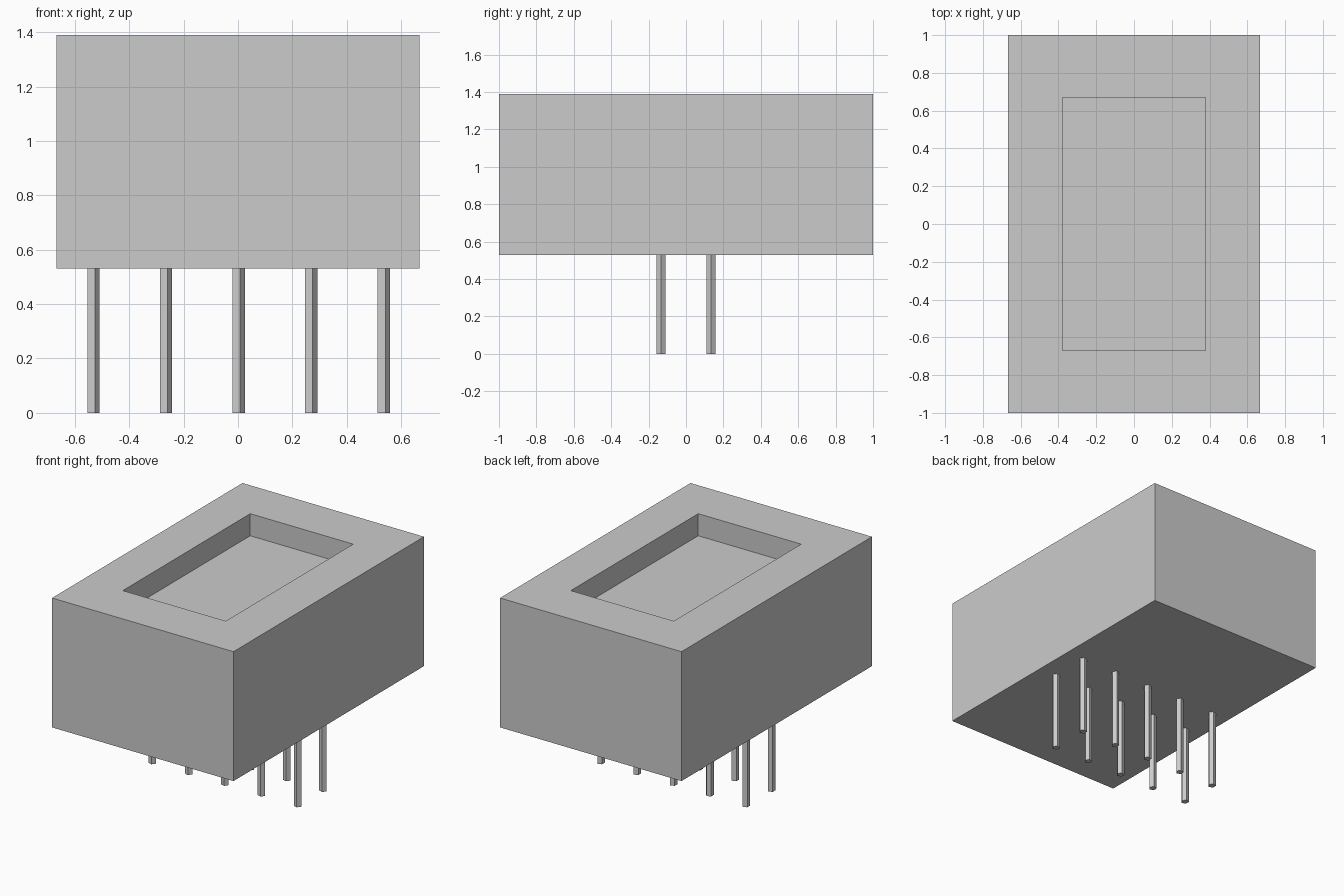
import bpy
import bmesh
from mathutils import Matrix, Vector

cube = bpy.data.objects.get("Cube")
if cube:
    bpy.data.objects.remove(cube, do_unlink=True)

grey = bpy.data.materials.new("light_grey")
grey.use_nodes = True
colour = (0.6, 0.6, 0.6, 1)
grey.diffuse_color = colour
grey.node_tree.nodes["Principled BSDF"].inputs["Base Color"].default_value = colour

PITCH = 0.267
WIDTH, DEPTH = 1.334, 2.0
BOTTOM, TOP = 0.53, 1.39
RECESS_WIDTH, RECESS_DEPTH, RECESS_DROP = 0.757, 1.338, 0.147


def add_object(name, bm):
    mesh = bpy.data.meshes.new(name)
    bm.to_mesh(mesh)
    bm.free()
    mesh.materials.append(grey)
    obj = bpy.data.objects.new(name, mesh)
    bpy.context.collection.objects.link(obj)
    return obj


# Housing: a box whose top face is inset and pushed down into a display recess
bm = bmesh.new()
bmesh.ops.create_cube(bm, size=1, matrix=Matrix.Translation((0, 0, (BOTTOM + TOP) / 2))
                      @ Matrix.Diagonal((WIDTH, DEPTH, TOP - BOTTOM, 1)))
top = max(bm.faces, key=lambda f: f.calc_center_median().z)
bmesh.ops.inset_region(bm, faces=[top], thickness=0.1)
for v in top.verts:
    v.co.x = RECESS_WIDTH / 2 * (1 if v.co.x > 0 else -1)
    v.co.y = RECESS_DEPTH / 2 * (1 if v.co.y > 0 else -1)
floor = bmesh.ops.extrude_face_region(bm, geom=[top])["geom"]
bmesh.ops.translate(bm, vec=Vector((0, 0, -RECESS_DROP)),
                    verts=[g for g in floor if isinstance(g, bmesh.types.BMVert)])
if top.is_valid:
    bmesh.ops.delete(bm, geom=[top], context='FACES_ONLY')
bmesh.ops.recalc_face_normals(bm, faces=bm.faces)
add_object("housing", bm)

# Pins: two rows of five five-sided legs, each with one edge towards +x
RADIUS = 0.025
for row, y in (("front", -PITCH / 2), ("back", PITCH / 2)):
    for i in range(5):
        bm = bmesh.new()
        ring = [bm.verts.new(Matrix.Rotation(k * 6.283185 / 5, 3, 'Z') @ Vector((RADIUS, 0, 0)))
                for k in range(5)]
        base = bm.faces.new(ring)
        geom = bmesh.ops.extrude_face_region(bm, geom=[base], use_keep_orig=True)["geom"]
        bmesh.ops.translate(bm, vec=Vector((0, 0, BOTTOM)),
                            verts=[g for g in geom if isinstance(g, bmesh.types.BMVert)])
        bmesh.ops.recalc_face_normals(bm, faces=bm.faces)
        pin = add_object(f"{row}_pin_{i + 1}", bm)
        pin.location = ((i - 2) * PITCH, y, 0)
